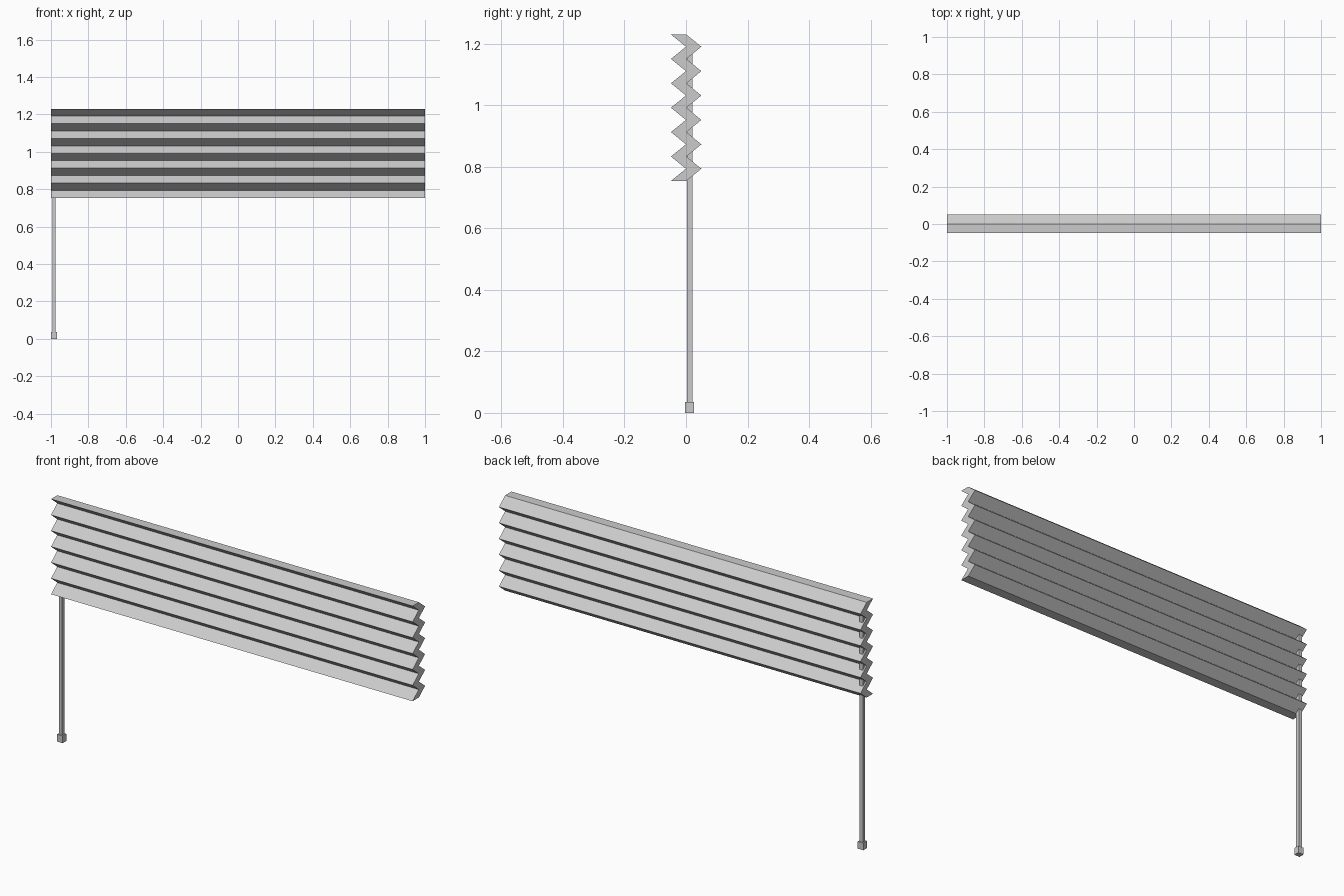
import bpy

if "Cube" in bpy.data.objects:
    bpy.data.objects.remove(bpy.data.objects["Cube"])

def mesh_object(name, verts, faces):
    me = bpy.data.meshes.new(name)
    me.from_pydata(verts, [], faces)
    me.update()
    ob = bpy.data.objects.new(name, me)
    bpy.context.collection.objects.link(ob)
    return ob

def box(name, x, y, z0, z1, w):
    bpy.ops.mesh.primitive_cube_add(size=1, location=(x, y, (z0 + z1) / 2))
    ob = bpy.context.object
    ob.name = name
    ob.scale = (w[0], w[1], z1 - z0)
    return ob

# Pleated banner: zigzag slab of constant depth, extruded along x
PLEATS, TOP, BOTTOM, DEPTH = 12, 1.23, 0.754, 0.05
step = (TOP - BOTTOM) / PLEATS
verts, faces = [], []
for i in range(PLEATS + 1):
    z = BOTTOM + i * step
    y = -0.049 if i % 2 == 0 else 0.0
    verts += [(-1, y, z), (1, y, z), (1, y + DEPTH, z), (-1, y + DEPTH, z)]
faces.append((3, 2, 1, 0))
for i in range(PLEATS):
    a, b = 4 * i, 4 * i + 4
    for k in range(4):
        n = (k + 1) % 4
        faces.append((a + k, a + n, b + n, b + k))
t = 4 * PLEATS
faces.append((t, t + 1, t + 2, t + 3))
mesh_object("pleated_panel", verts, faces)

# Post at the left end and its square foot
box("post", -0.984, 0.012, 0.03, 1.2, (0.018, 0.019))
box("post_foot", -0.984, 0.012, 0.0, 0.036, (0.031, 0.029))
